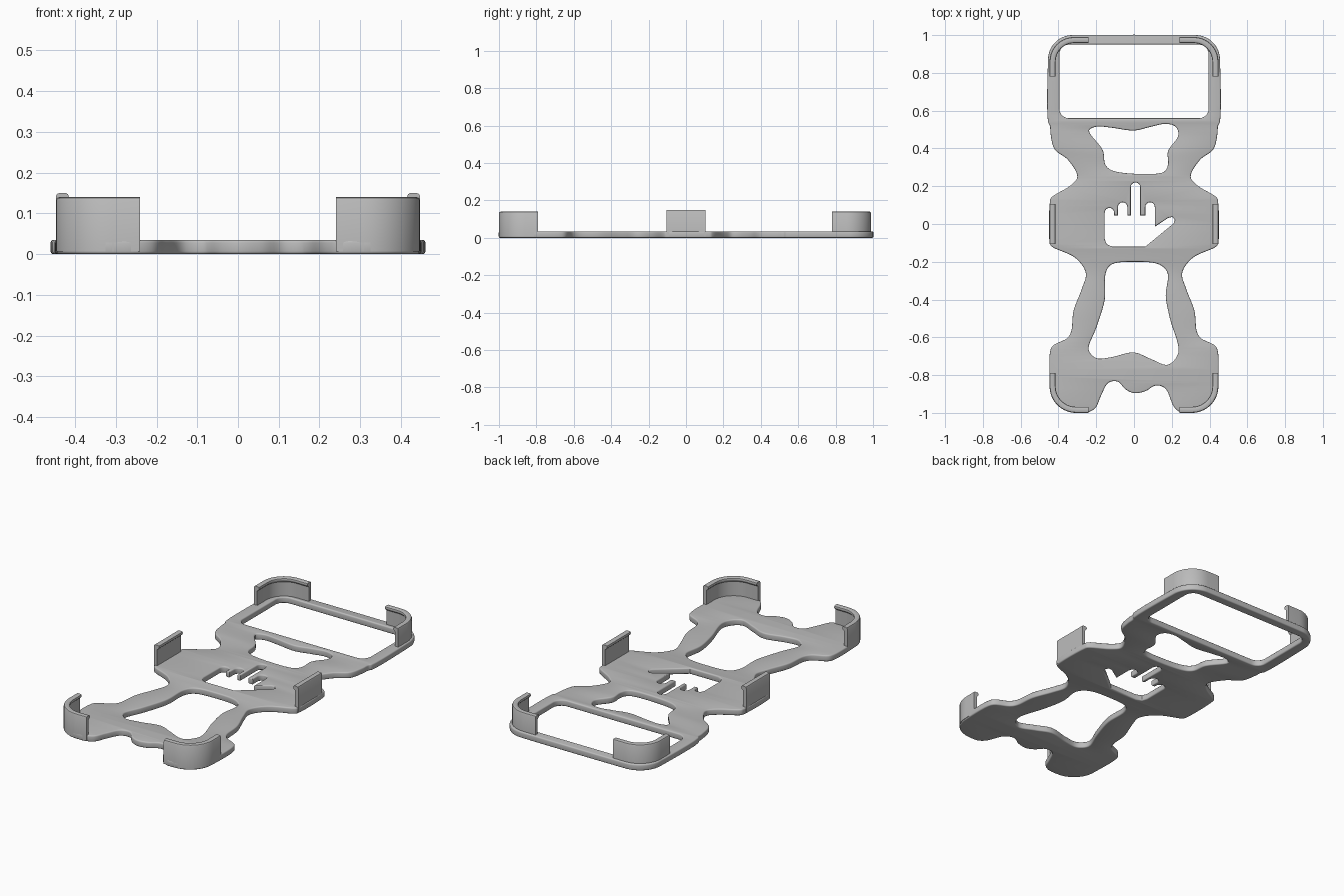
import bpy, bmesh, math
from mathutils import Vector

cube = bpy.data.objects.get("Cube")
if cube:
    bpy.data.objects.remove(cube, do_unlink=True)

grey = bpy.data.materials.new("matte_grey")
grey.use_nodes = True
grey.diffuse_color = (0.5, 0.5, 0.5, 1)
grey.node_tree.nodes["Principled BSDF"].inputs["Base Color"].default_value = grey.diffuse_color

THICK = 0.035
BEVEL = 0.007


def arc(cx, cy, r, start, end, n=10):
    angles = [math.radians(start + (end - start) * i / n) for i in range(n + 1)]
    return [(cx + r * math.cos(a), cy + r * math.sin(a)) for a in angles]


def mirror(points):
    return [(-x, y) for x, y in points]


def smooth(points, steps=6):
    """Closed centripetal spline through the points."""
    pts = [Vector(p) for p in points]
    out = []
    for i in range(len(pts)):
        a, b, c, d = (pts[(i + k) % len(pts)] for k in (-1, 0, 1, 2))
        u, v, w = ((q - p).length ** 0.5 for p, q in ((a, b), (b, c), (c, d)))
        m1 = (c - b) + v * ((b - a) / u - (c - a) / (u + v))
        m2 = (c - b) + v * ((d - c) / w - (d - b) / (v + w))
        for s in range(steps):
            t = s / steps
            out.append(b * (2*t**3 - 3*t**2 + 1) + m1 * (t**3 - 2*t**2 + t)
                       + c * (3*t**2 - 2*t**3) + m2 * (t**3 - t**2))
    return out


def finish(name, mesh):
    obj = bpy.data.objects.new(name, mesh)
    bpy.context.collection.objects.link(obj)
    mesh.materials.clear()
    mesh.materials.append(grey)
    bpy.ops.object.select_all(action="DESELECT")
    obj.select_set(True)
    bpy.context.view_layer.objects.active = obj
    bpy.ops.object.shade_smooth_by_angle(angle=math.radians(35))
    return obj


def plate(name, loops):
    """Flat plate with holes and softened edges."""
    curve = bpy.data.curves.new(name + "_curve", "CURVE")
    curve.dimensions = "2D"
    curve.fill_mode = "BOTH"
    curve.extrude = THICK / 2 - BEVEL
    curve.bevel_depth = BEVEL
    curve.bevel_resolution = 2
    curve.offset = -BEVEL
    for loop in loops:
        spline = curve.splines.new("POLY")
        spline.points.add(len(loop) - 1)
        for point, (x, y) in zip(spline.points, loop):
            point.co = (x, y, 0, 1)
        spline.use_cyclic_u = True
    helper = bpy.data.objects.new(name + "_helper", curve)
    bpy.context.collection.objects.link(helper)
    graph = bpy.context.evaluated_depsgraph_get()
    mesh = bpy.data.meshes.new_from_object(helper.evaluated_get(graph))
    bpy.data.objects.remove(helper, do_unlink=True)
    bm = bmesh.new()
    bm.from_mesh(mesh)
    bmesh.ops.remove_doubles(bm, verts=bm.verts, dist=0.0001)
    bmesh.ops.translate(bm, verts=bm.verts, vec=(0, 0, THICK / 2))
    bmesh.ops.recalc_face_normals(bm, faces=bm.faces)
    bm.to_mesh(mesh)
    bm.free()
    return finish(name, mesh)


def clip(name, path, height):
    """Upright wall with a small inward lip, swept along a path; inside is on the left."""
    profile = [(0, 0.006), (0, height - 0.008), (0.003, height - 0.002), (0.009, height),
               (0.025, height), (0.03, height - 0.003), (0.032, height - 0.01),
               (0.03, height - 0.016), (0.02, height - 0.025), (0.02, 0.006)]
    pts = [Vector(p) for p in path]
    bm = bmesh.new()
    rings = []
    for i, p in enumerate(pts):
        way = (pts[min(i + 1, len(pts) - 1)] - pts[max(i - 1, 0)]).normalized()
        inward = Vector((-way.y, way.x))
        rings.append([bm.verts.new((*(p + inward * d), z)) for d, z in profile])
    for r, s in zip(rings, rings[1:]):
        for k in range(len(profile)):
            n = (k + 1) % len(profile)
            bm.faces.new((r[k], r[n], s[n], s[k]))
    bm.faces.new(rings[0])
    bm.faces.new(rings[-1])
    bmesh.ops.recalc_face_normals(bm, faces=bm.faces)
    mesh = bpy.data.meshes.new(name)
    bm.to_mesh(mesh)
    bm.free()
    return finish(name, mesh)


# Outline: one side from the head down to the foot, mirrored, plus the wavy front edge
side = arc(0.325, 0.87, 0.13, 90, 0) + [
    (0.455, 0.54), (0.445, 0.52), (0.442, 0.48), (0.42, 0.395), (0.35, 0.34), (0.3, 0.25),
    (0.335, 0.205), (0.438, 0.14), (0.445, 0.12), (0.445, -0.105), (0.435, -0.12),
    (0.31, -0.18), (0.255, -0.26), (0.275, -0.34), (0.32, -0.46), (0.333, -0.57),
    (0.355, -0.605), (0.43, -0.645), (0.445, -0.68)] + arc(0.305, -0.86, 0.14, 0, -90)
front_edge = [(0.25, -0.998), (0.213, -0.97), (0.165, -0.87), (0.115, -0.855), (0.06, -0.885),
              (0, -0.895), (-0.045, -0.875), (-0.085, -0.835), (-0.135, -0.84),
              (-0.175, -0.91), (-0.205, -0.975), (-0.25, -0.998)]
outline = smooth(side + front_edge + mirror(side)[::-1])

# Rectangular window in the head frame
corner = arc(0.345, 0.9, 0.05, 0, 90, 6)
low_corner = arc(0.345, 0.61, 0.05, -90, 0, 6)
window = low_corner + corner + mirror(corner)[::-1] + mirror(low_corner)[::-1]

# Wavy openings above and below the middle
upper_hole = smooth([(-0.238, 0.495), (-0.2, 0.515), (-0.12, 0.51), (0, 0.495), (0.09, 0.515),
                     (0.17, 0.53), (0.22, 0.515), (0.235, 0.47), (0.18, 0.385), (0.18, 0.315),
                     (0.16, 0.277), (0.03, 0.265), (-0.12, 0.285), (-0.152, 0.315),
                     (-0.165, 0.39)])
lower_hole = smooth([(0, -0.2), (-0.12, -0.215), (-0.15, -0.26), (-0.155, -0.4), (-0.2, -0.55),
                     (-0.24, -0.665), (-0.2, -0.71), (-0.12, -0.705), (0, -0.68), (0.09, -0.715),
                     (0.18, -0.745), (0.235, -0.68), (0.19, -0.5), (0.168, -0.38),
                     (0.178, -0.26), (0.135, -0.215)])

# Hand-shaped opening: palm and thumb, then the fingers
hand = [(-0.155, -0.08), (-0.145, -0.107), (-0.115, -0.12), (0.06, -0.12), (0.21, 0.003),
        (0.216, 0.022), (0.203, 0.037), (0.18, 0.032), (0.11, -0.015)]
for x, tip in ((0.085, 0.115), (0.008, 0.22), (-0.06, 0.115), (-0.13, 0.085)):
    base = [(x + 0.025, 0.045)] if x < 0.08 else []
    hand += base + arc(x, tip - 0.025, 0.025, 0, 180, 8)
    if x > -0.1:
        hand.append((x - 0.025, 0.045))

plate("base_plate", [outline, window, upper_hole, lower_hole, hand])

# Corner clips and middle clips, paired left and right
back = [(0.447, 0.78)] + arc(0.317, 0.86, 0.13, 0, 90) + [(0.24, 0.99)]
front = [(0.24, -1)] + arc(0.307, -0.86, 0.14, -90, 0) + [(0.447, -0.79)]
middle = [(0.447, -0.105), (0.447, 0.105)]
for part, path, height in (("back", back, 0.14), ("front", front, 0.14), ("middle", middle, 0.15)):
    clip("left_" + part + "_clip", path, height)
    clip("right_" + part + "_clip", mirror(path)[::-1], height)
